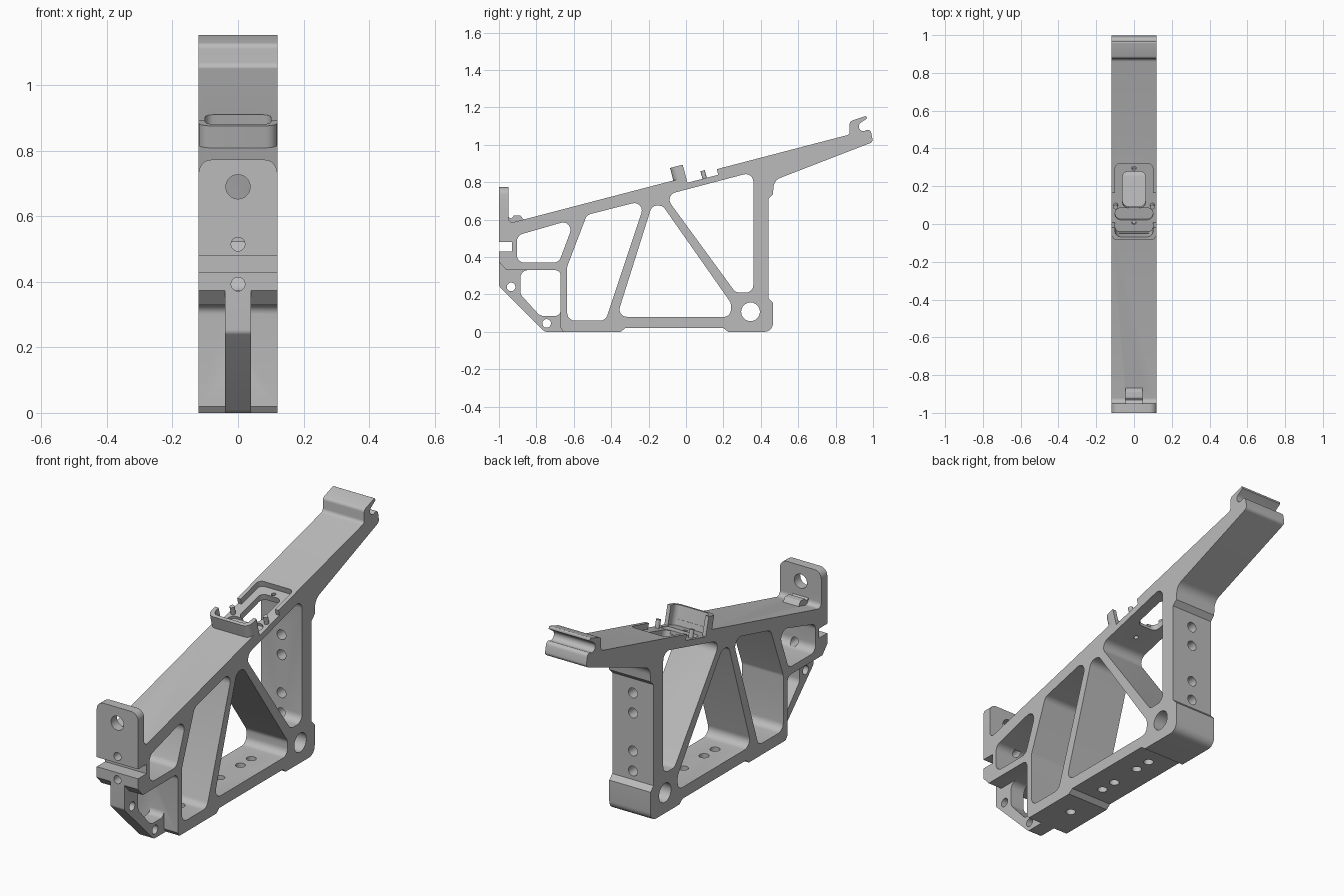
import bpy, bmesh, math
from mathutils import Vector, Matrix

if "Cube" in bpy.data.objects:
    bpy.data.objects.remove(bpy.data.objects["Cube"], do_unlink=True)

grey = bpy.data.materials.new("satin grey")
grey.use_nodes = True
colour = (0.5, 0.5, 0.5, 1)
grey.diffuse_color = colour
grey.node_tree.nodes["Principled BSDF"].inputs["Base Color"].default_value = colour

HALF = 0.12
AXES = {"x": lambda a, b, t: (t, a, b),
        "y": lambda a, b, t: (a, t, b),
        "z": lambda a, b, t: (a, b, t)}
# Local frame lying on the sloped top rail
SLOPE = Matrix.Translation((0, 0, 0.826)) @ Matrix.Rotation(math.atan(0.26), 4, "X")


def fillet(points, default=0.0, steps=6):
    """Round each corner of a polygon; a third value overrides the radius."""
    out = []
    for i, p in enumerate(points):
        c = Vector(p[:2])
        r = p[2] if len(p) > 2 else default
        u = Vector(points[i - 1][:2]) - c
        v = Vector(points[(i + 1) % len(points)][:2]) - c
        half = u.angle(v) / 2
        if r == 0 or half > 1.55:
            out.append(c)
            continue
        cut = min(r / math.tan(half), u.length * 0.49, v.length * 0.49)
        r = cut * math.tan(half)
        mid = c + (u.normalized() + v.normalized()).normalized() * (r / math.sin(half))
        a, b = c + u.normalized() * cut - mid, c + v.normalized() * cut - mid
        turn = math.atan2(a.x * b.y - a.y * b.x, a.dot(b))
        for k in range(steps + 1):
            out.append(mid + Matrix.Rotation(turn * k / steps, 2) @ a)
    return out


def prism(name, points, axis="x", lo=-HALF, hi=HALF, r=0.0, frame=None):
    bm = bmesh.new()
    outline = fillet(points, r)
    rings = [[bm.verts.new(AXES[axis](p[0], p[1], t)) for p in outline] for t in (lo, hi)]
    bm.faces.new(rings[0])
    bm.faces.new(rings[1])
    for i in range(len(outline)):
        bm.faces.new((rings[0][i - 1], rings[0][i], rings[1][i], rings[1][i - 1]))
    bmesh.ops.recalc_face_normals(bm, faces=bm.faces)
    if frame:
        bm.transform(frame)
    mesh = bpy.data.meshes.new(name)
    bm.to_mesh(mesh)
    bm.free()
    mesh.materials.append(grey)
    ob = bpy.data.objects.new(name, mesh)
    bpy.context.collection.objects.link(ob)
    return ob


def box(x, lo, hi):
    return [(-x, lo), (x, lo), (x, hi), (-x, hi)]


def rod(name, a, b, r, axis, lo, hi, frame=None):
    ring = [(a + r * math.cos(k * math.tau / 28), b + r * math.sin(k * math.tau / 28))
            for k in range(28)]
    return prism(name, ring, axis, lo, hi, frame=frame)


def combine(target, other, operation="DIFFERENCE"):
    mod = target.modifiers.new(operation.title(), "BOOLEAN")
    mod.operation, mod.object, mod.solver = operation, other, "EXACT"
    bpy.context.view_layer.objects.active = target
    bpy.ops.object.modifier_apply(modifier=mod.name)
    bpy.data.objects.remove(other, do_unlink=True)


# Main side profile: front slot, sloped rail, rear hook, rear post, feet
body = prism("frame", [
    (-1, .374), (-1, .43), (-.93, .43), (-.93, .48), (-1, .48), (-1, .64), (-.95, .64),
    (-.95, .579, .03), (.875, 1.055, .02), (.875, 1.125, .02), (.965, 1.155, .008),
    (.967, 1.14), (.915, 1.105, .025), (.94, 1.065, .025), (.985, 1.09, .025),
    (1, 1.015, .02), (.47, .81, .06), (.465, .735), (.44, .71), (.44, .18), (.465, .155),
    (.465, 0, .045), (.225, 0), (.2, .02), (-.325, .02), (-.35, 0), (-.655, 0),
    (-.67, .02), (-.67, .33, .03), (-.96, .33)])

# Upright front plate with rounded top corners
plate = prism("front_plate", [(-HALF, .5), (HALF, .5), (HALF, .773, .04), (-HALF, .773, .04)],
              "y", -1, -.95)
combine(body, plate, "UNION")

# Small catch behind the plate
catch = prism("catch", [(-.96, .56), (-.96, .62), (-.935, .605), (-.92, .622),
                        (-.885, .622), (-.86, .59), (-.86, .56)], "x", -.045, .045, .006)
combine(body, catch, "UNION")

# Thin lower front web with its own opening and pin holes
web = prism("front_web", [(-1, .38), (-1, .245, .02), (-.755, 0, .03),
                          (-.64, 0), (-.64, .38)], "x", -.04, .04)
combine(web, prism("cut", [(-.885, .33, .04), (-.885, .2, .04), (-.78, .085, .04),
                           (-.67, .085, .03), (-.67, .33, .03)], "x", -.2, .2))
for y, z in ((-.935, .24), (-.745, .045)):
    combine(web, rod("cut", y, z, .023, "x", -.2, .2))
combine(body, web, "UNION")

# Truss openings through the sides
windows = [
    [(-.904, .515), (-.592, .605), (-.68, .37), (-.904, .37)],
    [(-.53, .625), (-.215, .705), (-.43, .06), (-.635, .06), (-.635, .35)],
    [(-.182, .675), (-.125, .675), (.24, .155), (.24, .08), (-.37, .08)],
    [(-.115, .73), (.36, .855), (.36, .21), (.265, .21)],
]
for w in windows:
    combine(body, prism("cut", w, "x", -.2, .2, r=.04))
combine(body, rod("cut", .345, .107, .05, "x", -.2, .2))

# Round holes: front plate, rear post, bottom rail
for z, r in ((.69, .037), (.515, .021), (.393, .021)):
    combine(body, rod("cut", 0, z, r, "y", -1.1, -.88))
for z in (.635, .53, .33, .225):
    combine(body, rod("cut", 0, z, .026, "y", .3, .5))
for y in (-.48, -.24, -.15, .02, .11):
    combine(body, rod("cut", 0, y, .024, "z", -.1, .12))

# Recessed seat in the sloped rail, with its openings
combine(body, prism("cut", box(.2, 0, .17), "z", -.03, .12, frame=SLOPE))
combine(body, prism("cut", box(.1, .1, .33), "z", -.03, .12, r=.025, frame=SLOPE))
combine(body, prism("cut", box(.1, -.05, .05), "z", -.03, .12, r=.025, frame=SLOPE))
combine(body, prism("cut", box(.1, .015, .08), "z", -.045, .1, r=.03, frame=SLOPE))
combine(body, prism("cut", box(.06, .08, .28), "z", -.12, .1, r=.03, frame=SLOPE))
for v in (0, .297):
    combine(body, rod("cut", 0, v, .011, "z", -.12, .1, SLOPE))

# U-shaped guard wall standing on the rail
guard = prism("guard_wall", [(-HALF, 0), (-HALF, -.07, .045), (HALF, -.07, .045), (HALF, 0)],
              "z", -.015, .07, frame=SLOPE)
combine(guard, prism("cut", box(.1, -.052, .06), "z", -.1, .2, r=.03, frame=SLOPE))

# Locating pegs in the seat
pegs = [rod("seat_peg", s * .097, .095, .012, "z", -.035, .012, SLOPE) for s in (-1, 1)]

bpy.ops.object.select_all(action="DESELECT")
for ob in [body, guard] + pegs:
    ob.select_set(True)
bpy.context.view_layer.objects.active = body
bpy.ops.object.shade_smooth_by_angle(angle=math.radians(30))
